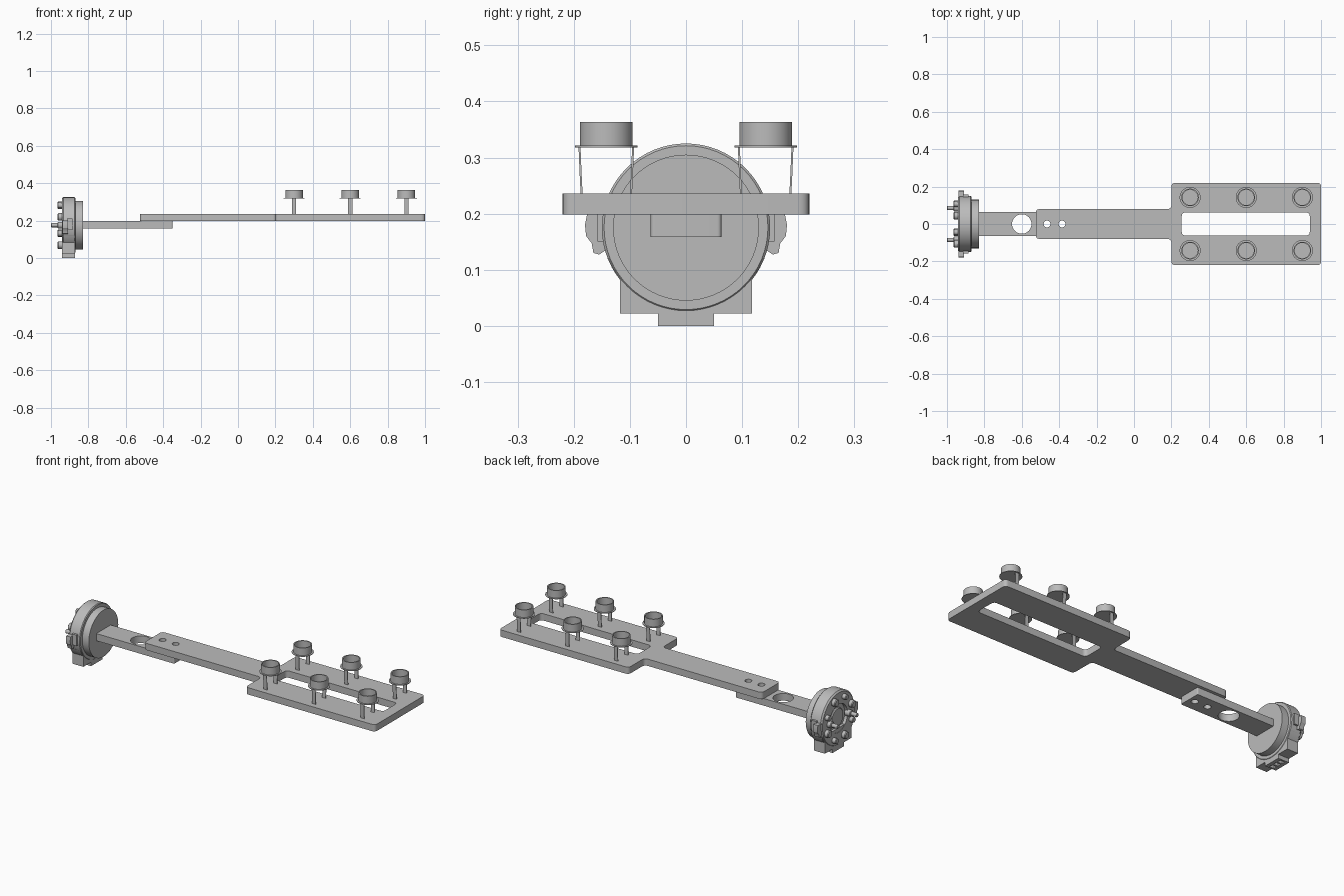
import bpy, bmesh, math
from mathutils import Matrix, Vector

cube = bpy.data.objects.get("Cube")
if cube:
    bpy.data.objects.remove(cube)

grey = bpy.data.materials.new("plain_grey")
grey.use_nodes = True
tone = (0.5, 0.5, 0.5, 1)
grey.diffuse_color = tone
grey.node_tree.nodes["Principled BSDF"].inputs["Base Color"].default_value = tone

# Maps a flat outline (u, v) to (y, z), with its thickness along x
SIDEWAYS = Matrix(((0, 0, 1, 0), (1, 0, 0, 0), (0, 1, 0, 0), (0, 0, 0, 1)))
AXIS_Z = 0.175


def circle(u, v, r, n=40):
    return [(u + r * math.cos(2 * math.pi * i / n), v + r * math.sin(2 * math.pi * i / n))
            for i in range(n)]


def rect(u0, u1, v0, v1):
    return [(u0, v0), (u1, v0), (u1, v1), (u0, v1)]


def rounded(points, r, steps=5):
    """Round every corner of an outline."""
    out = []
    for i, p in enumerate(points):
        p = Vector(p)
        a = p + (Vector(points[i - 1]) - p).normalized() * r
        b = p + (Vector(points[(i + 1) % len(points)]) - p).normalized() * r
        for k in range(steps + 1):
            t = k / steps
            out.append(tuple(a * (1 - t) ** 2 + p * 2 * t * (1 - t) + b * t * t))
    return out


def finish(ob):
    ob.data.materials.clear()
    ob.data.materials.append(grey)
    bpy.ops.object.select_all(action='DESELECT')
    ob.select_set(True)
    bpy.context.view_layer.objects.active = ob
    bpy.ops.object.shade_smooth_by_angle(angle=math.radians(30))
    return ob


def slab(name, loops, w0, w1, sideways=False):
    """Extrude an outline, with optional hole outlines, from w0 to w1."""
    cu = bpy.data.curves.new(name, 'CURVE')
    cu.dimensions = '2D'
    cu.fill_mode = 'BOTH'
    cu.extrude = (w1 - w0) / 2
    for loop in loops:
        sp = cu.splines.new('POLY')
        sp.points.add(len(loop) - 1)
        for pt, (u, v) in zip(sp.points, loop):
            pt.co = (u, v, 0, 1)
        sp.use_cyclic_u = True
    tmp = bpy.data.objects.new(name + "_outline", cu)
    bpy.context.collection.objects.link(tmp)
    bpy.context.view_layer.update()
    me = bpy.data.meshes.new_from_object(tmp.evaluated_get(bpy.context.evaluated_depsgraph_get()))
    bpy.data.objects.remove(tmp)
    me.transform(Matrix.Translation((0, 0, (w0 + w1) / 2)))
    if sideways:
        me.transform(SIDEWAYS)
    bm = bmesh.new()
    bm.from_mesh(me)
    bmesh.ops.remove_doubles(bm, verts=bm.verts, dist=0.00005)
    bmesh.ops.recalc_face_normals(bm, faces=bm.faces)
    bm.to_mesh(me)
    bm.free()
    ob = bpy.data.objects.new(name, me)
    bpy.context.collection.objects.link(ob)
    return finish(ob)


def lathe(name, profile, matrix, n=40):
    """Spin a (radius, height) profile around the local z axis."""
    bm = bmesh.new()
    vs = [bm.verts.new((r, 0, h)) for r, h in profile]
    es = [bm.edges.new(pair) for pair in zip(vs, vs[1:])]
    bmesh.ops.spin(bm, geom=vs + es, axis=(0, 0, 1), cent=(0, 0, 0),
                   angle=2 * math.pi, steps=n)
    bmesh.ops.remove_doubles(bm, verts=bm.verts, dist=0.0001)
    bmesh.ops.recalc_face_normals(bm, faces=bm.faces)
    bm.transform(matrix)
    me = bpy.data.meshes.new(name)
    bm.to_mesh(me)
    bm.free()
    ob = bpy.data.objects.new(name, me)
    bpy.context.collection.objects.link(ob)
    return finish(ob)


def peg(name, y, z, r, x0, x1, n=20):
    """Solid round peg along x with a small chamfer on its outer end."""
    c = r * 0.2
    return lathe(name, [(0, x0), (r - c, x0), (r, x0 + c), (r, x1), (0, x1)],
                 Matrix.Translation((0, y, z)) @ SIDEWAYS, n)


# Arm: lower link and upper plate with its widened, slotted head
bolts = [circle(x, 0, 0.018, 24) for x in (-0.465, -0.385)]
slab("lower_arm", [rounded(rect(-0.84, -0.35, -0.063, 0.063), 0.008),
                   circle(-0.6, 0, 0.052)] + bolts, 0.158, 0.198)
half = [(-0.525, 0.08), (0.2, 0.08), (0.2, 0.22), (1.0, 0.22)]
outline = half + [(x, -y) for x, y in reversed(half)]
slab("upper_plate", [rounded(outline, 0.022),
                     rounded(rect(0.255, 0.94, -0.062, 0.062), 0.022)] + bolts, 0.198, 0.236)

# Six open cups, each on a pair of thin bowed legs
cup = [(0, 0.318), (0.056, 0.318), (0.056, 0.321), (0.047, 0.321), (0.047, 0.363),
       (0.041, 0.363), (0.041, 0.324), (0, 0.324)]
leg = [(0.042, 0.23), (0.044, 0.27), (0.046, 0.319), (0.0495, 0.319), (0.0475, 0.27), (0.0455, 0.23)]
for x in (0.3, 0.6, 0.9):
    for y in (-0.142, 0.142):
        lathe("cup", cup, Matrix.Translation((x, y, 0)))
        for s in (-1, 1):
            slab("cup_leg", [[(y + s * u, v) for u, v in leg]], x - 0.011, x + 0.011, True)

# Coupling: front disc, main ring and recessed back
axis = Matrix.Translation((0, 0, AXIS_Z)) @ SIDEWAYS
lathe("front_disc", [(0, -0.875), (0.13, -0.875), (0.13, -0.83), (0, -0.83)], axis, 64)
lathe("main_ring", [(0, -0.925), (0.078, -0.925), (0.078, -0.942), (0.142, -0.942), (0.15, -0.934),
                    (0.15, -0.874), (0.146, -0.87), (0, -0.87)], axis, 64)
lathe("inner_hub", [(0, -0.935), (0.05, -0.935), (0.055, -0.93), (0.055, -0.92), (0, -0.92)], axis)

# Bosses and pins on the back of the coupling
for i in range(8):
    a = math.radians(22.5 + 45 * i)
    peg("back_boss", 0.115 * math.cos(a), AXIS_Z + 0.115 * math.sin(a),
        0.02 if i % 2 else 0.015, -0.965, -0.93)
for s in (-1, 1):
    peg("guide_pin_base", s * 0.085, AXIS_Z, 0.018, -0.965, -0.93)
    peg("guide_pin", s * 0.085, AXIS_Z, 0.011, -1.0, -0.95)

# Side ears
ear = [(0.12, 0.2), (0.176, 0.2), (0.18, 0.18), (0.178, 0.16), (0.168, 0.147),
       (0.165, 0.13), (0.155, 0.127), (0.12, 0.15)]
for s in (-1, 1):
    shape = [(s * u, v) for u, v in ear]
    slab("side_ear", [shape], -0.937, -0.91, True)
    slab("side_pad", [rect(*sorted((s * 0.12, s * 0.158)), 0.15, 0.21)], -0.915, -0.885, True)

# Lower housing with a socket block whose underside has square openings
slab("lower_housing", [[(-0.118, 0.022), (0.118, 0.022), (0.118, 0.083), (0.14, 0.12),
                        (-0.14, 0.12), (-0.118, 0.083)]], -0.94, -0.872, True)
sockets = [rect(y - 0.01, y + 0.01, -0.92, -0.892) for y in (-0.03, 0, 0.03)]
block = [rect(-0.05, 0.05, -0.94, -0.872)] + sockets
slab("socket_block", [[(v, u) for u, v in loop] for loop in block], 0, 0.024)
